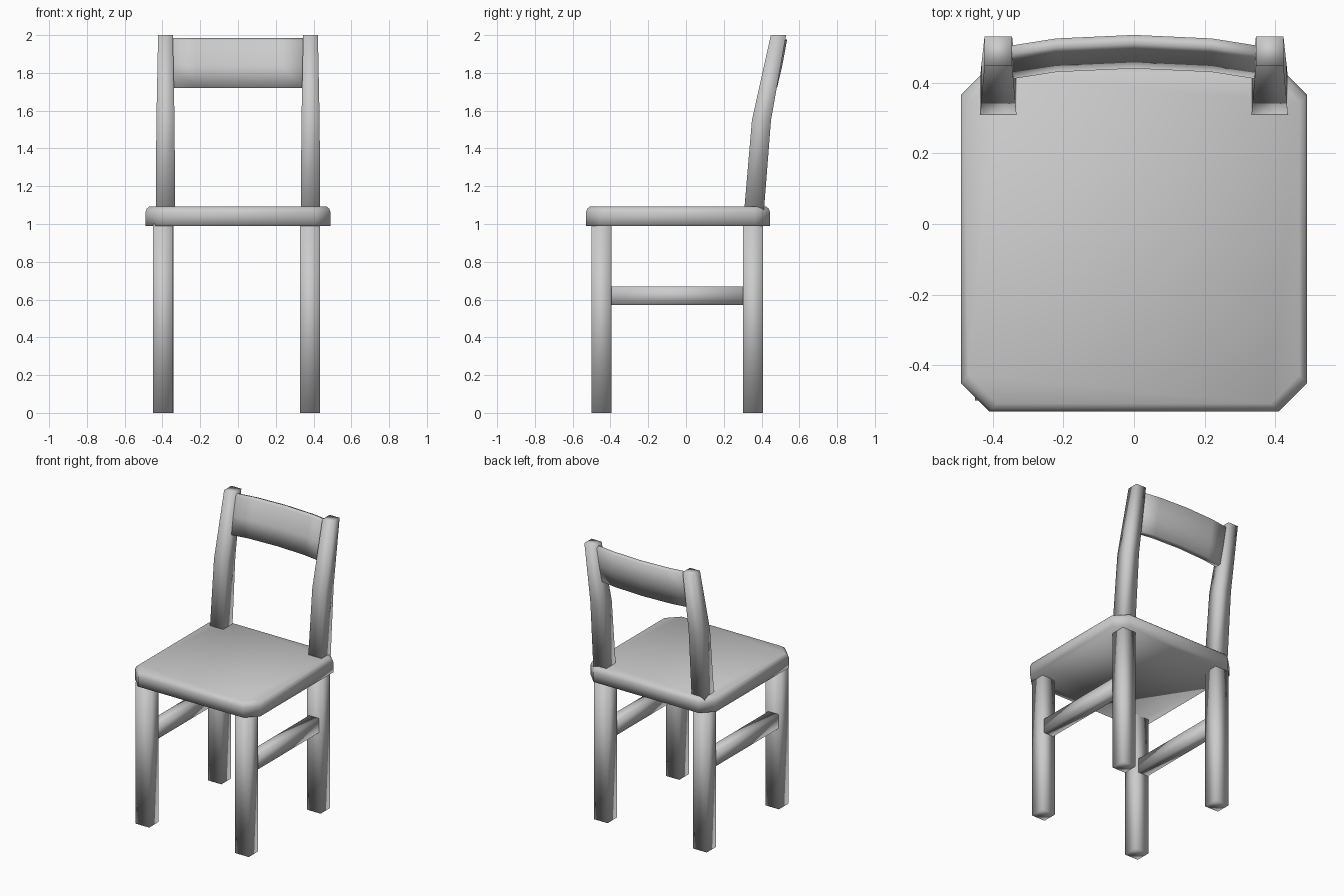
import bpy

if "Cube" in bpy.data.objects:
    bpy.data.objects.remove(bpy.data.objects["Cube"])


def loft(name, rings):
    """Skin a closed solid over equal-length rings of points, smooth shaded."""
    n = len(rings[0])
    verts = [p for r in rings for p in r]
    faces = [tuple(range(n))[::-1], tuple(range(len(verts) - n, len(verts)))]
    for k in range(len(rings) - 1):
        for i in range(n):
            j = (i + 1) % n
            faces.append((k * n + i, k * n + j, (k + 1) * n + j, (k + 1) * n + i))
    me = bpy.data.meshes.new(name)
    me.from_pydata(verts, [], faces)
    me.polygons.foreach_set("use_smooth", [True] * len(me.polygons))
    ob = bpy.data.objects.new(name, me)
    bpy.context.collection.objects.link(ob)
    return ob


def rect(x0, x1, y0, y1, z):
    return [(x0, y0, z), (x1, y0, z), (x1, y1, z), (x0, y1, z)]


def seat_ring(inset, z, c=0.08):
    """Rectangle with cut corners."""
    x, y0, y1 = 0.49 - inset, -0.53 + inset, 0.445 - inset
    return [(-x + c, y0, z), (x - c, y0, z), (x, y0 + c, z), (x, y1 - c, z),
            (x - c, y1, z), (-x + c, y1, z), (-x, y1 - c, z), (-x, y0 + c, z)]


# Seat with eased top edge
loft("seat", [seat_ring(0, 0.99), seat_ring(0, 1.06),
              seat_ring(0.006, 1.08), seat_ring(0.022, 1.093)])

# Legs and side stretchers
for side, cx in (("left", -0.397), ("right", 0.381)):
    loft(f"{side}_front_leg", [rect(cx - 0.053, cx + 0.053, -0.50, -0.394, z)
                               for z in (0, 1.0)])
    sx = cx + (-0.01 if side == "left" else 0.002)
    loft(f"{side}_stretcher", [
        [(sx - 0.039, y, 0.57), (sx - 0.039, y, 0.67),
         (sx + 0.039, y, 0.67), (sx + 0.039, y, 0.57)] for y in (-0.42, 0.33)])

# Back legs, and raked tapering back posts
post = [(1.0, 0.052, 0.302, 0.407), (1.55, 0.048, 0.349, 0.45), (2.0, 0.039, 0.449, 0.53)]
for side, s in (("left", -1), ("right", 1)):
    cx = s * 0.384
    lx = -0.394 if s < 0 else 0.381
    loft(f"{side}_back_leg", [rect(lx - 0.053, lx + 0.053, 0.302, 0.407, z)
                              for z in (0, 1.0)])
    loft(f"{side}_back_post", [rect(cx - w, cx + w, y0, y1, z) for z, w, y0, y1 in post])

# Backrest slat, bowed backwards at the middle
profile = [(0.44, 1.72), (0.463, 1.84), (0.495, 1.97), (0.51, 1.985),
           (0.535, 1.975), (0.51, 1.84), (0.482, 1.72)]
bow = [(-0.36, -0.032), (-0.22, -0.01), (0, 0), (0.22, -0.01), (0.36, -0.032)]
loft("backrest_slat", [[(x, y + d, z) for y, z in profile[::-1]] for x, d in bow])

# Consistent outward normals
import bmesh
for ob in bpy.context.collection.objects:
    bm = bmesh.new()
    bm.from_mesh(ob.data)
    bmesh.ops.recalc_face_normals(bm, faces=bm.faces)
    bm.to_mesh(ob.data)
    bm.free()
